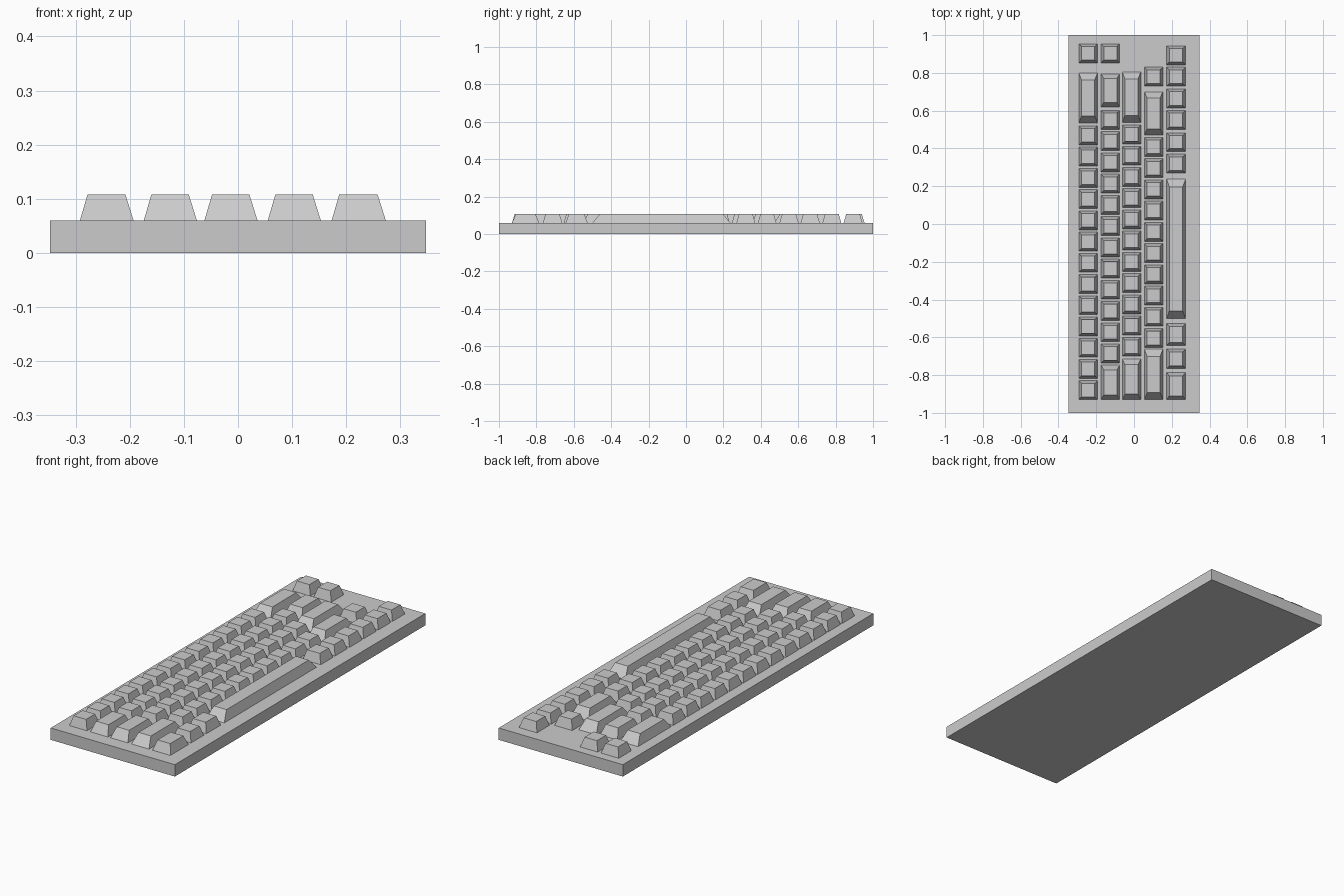
import bpy

cube = bpy.data.objects.get("Cube")
if cube:
    bpy.data.objects.remove(cube, do_unlink=True)

CASE_TOP, KEY_TOP = 0.06, 0.108
KEY, PITCH = 0.1, 0.1124

grey = bpy.data.materials.new("plain_grey")
grey.use_nodes = True
colour = (0.6, 0.6, 0.6, 1)
grey.diffuse_color = colour
grey.node_tree.nodes["Principled BSDF"].inputs["Base Color"].default_value = colour


def block(name, lower, upper, z0, z1, closed=True):
    """Block between two rectangles (x0, x1, y0, y1) at heights z0 and z1."""
    verts = []
    for (x0, x1, y0, y1), z in ((lower, z0), (upper, z1)):
        verts += [(x0, y0, z), (x1, y0, z), (x1, y1, z), (x0, y1, z)]
    faces = [(4, 5, 6, 7)] + [(i, (i + 1) % 4, (i + 1) % 4 + 4, i + 4) for i in range(4)]
    if closed:
        faces.append((3, 2, 1, 0))
    mesh = bpy.data.meshes.new(name)
    mesh.from_pydata(verts, [], faces)
    mesh.materials.append(grey)
    obj = bpy.data.objects.new(name, mesh)
    bpy.context.collection.objects.link(obj)
    return obj


def key(name, x0, x1, y0, y1):
    """Tapered key; longer keys slope more at their ends."""
    end = min(0.14 * (y1 - y0), 0.04)
    block(name, (x0, x1, y0, y1),
          (x0 + 0.014, x1 - 0.015, y0 + end, y1 - end), CASE_TOP, KEY_TOP, closed=False)


# Case
outline = (-0.347, 0.347, -1, 1)
block("case", outline, outline, 0, CASE_TOP)

# Each row: x range, regular run (first centre, count), then single keys (y0, y1)
rows = [
    ("number_row", -0.292, -0.193, 0.469, 13, [(0.853, 0.954), (0.535, 0.80)]),
    ("upper_row", -0.174, -0.076, 0.551, 12, [(0.853, 0.954), (0.62, 0.795), (-0.93, -0.747)]),
    ("home_row", -0.062, 0.036, 0.474, 11, [(0.538, 0.805), (-0.93, -0.715)]),
    ("lower_row", 0.055, 0.153, 0.408, 10, [(0.73, 0.83), (0.472, 0.70), (-0.93, -0.663)]),
    ("bottom_row", 0.173, 0.273, 0, 0,
     [(0.843, 0.943), (0.73, 0.83), (0.613, 0.715), (0.5, 0.602), (0.385, 0.483),
      (0.27, 0.37), (-0.643, -0.527), (-0.765, -0.662), (-0.93, -0.785)]),
]
for name, x0, x1, first, count, singles in rows:
    spans = [(first - i * PITCH - KEY / 2, first - i * PITCH + KEY / 2) for i in range(count)]
    for n, (y0, y1) in enumerate(spans + singles, 1):
        key(f"{name}_key_{n:02d}", x0, x1, y0, y1)

# Space bar
key("space_bar", 0.173, 0.273, -0.5, 0.237)
